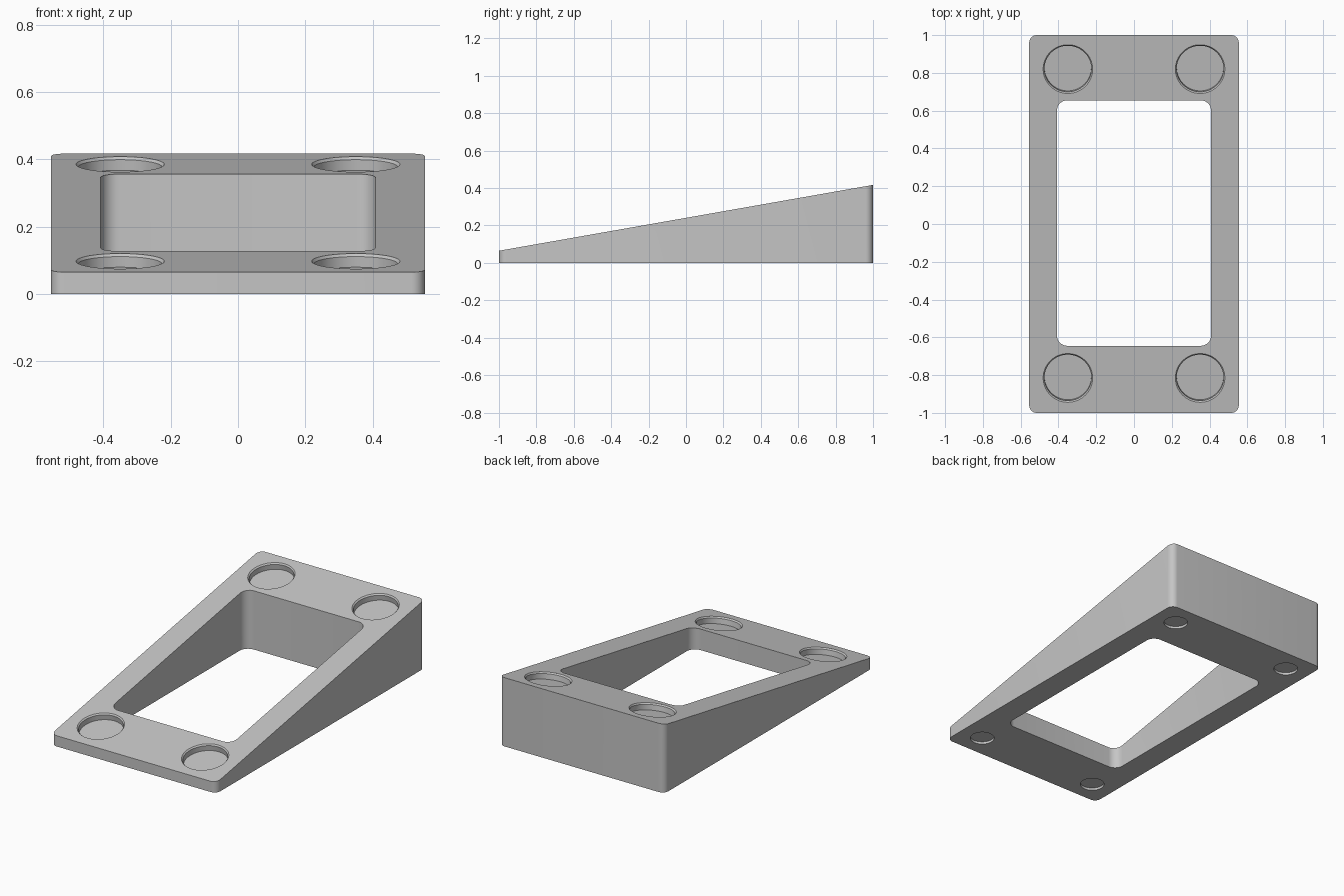
import bpy
import bmesh
from math import sin, cos, pi, radians
from mathutils import Matrix, Vector

if "Cube" in bpy.data.objects:
    bpy.data.objects.remove(bpy.data.objects["Cube"], do_unlink=True)

SLOPE = radians(10)
FRONT_Z, BACK_Z = 0.065, 0.417


def top_z(y):
    return FRONT_Z + (BACK_Z - FRONT_Z) * (y + 1) / 2


def new_object(name, bm):
    bmesh.ops.recalc_face_normals(bm, faces=bm.faces)
    mesh = bpy.data.meshes.new(name)
    bm.to_mesh(mesh)
    bm.free()
    obj = bpy.data.objects.new(name, mesh)
    bpy.context.collection.objects.link(obj)
    return obj


def rounded_rect(x0, x1, y0, y1, r, steps=8):
    corners = [(x1 - r, y1 - r), (x0 + r, y1 - r), (x0 + r, y0 + r), (x1 - r, y0 + r)]
    points = []
    for i, (cx, cy) in enumerate(corners):
        for k in range(steps + 1):
            a = (i + k / steps) * pi / 2
            points.append((cx + r * cos(a), cy + r * sin(a)))
    return points


def loft(name, rings):
    """Solid through matching rings of points, capped at both ends."""
    bm = bmesh.new()
    loops = [[bm.verts.new(p) for p in ring] for ring in rings]
    n = len(loops[0])
    for a, b in zip(loops, loops[1:]):
        for i in range(n):
            j = (i + 1) % n
            bm.faces.new((a[i], a[j], b[j], b[i]))
    bm.faces.new(loops[0][::-1])
    bm.faces.new(loops[-1])
    return new_object(name, bm)


def round_cutter(name, profile, matrix, segments=64):
    rings = [[matrix @ Vector((r * cos(2 * pi * i / segments),
                               r * sin(2 * pi * i / segments), z))
              for i in range(segments)] for r, z in profile]
    return loft(name, rings)


# Wedge body with rounded vertical corners
outline = rounded_rect(-0.555, 0.555, -1, 1, 0.04)
body = loft("wedge_frame", [[(x, y, 0) for x, y in outline],
                            [(x, y, top_z(y)) for x, y in outline]])

# Central through opening
opening = rounded_rect(-0.408, 0.408, -0.645, 0.655, 0.055)
cutters = [loft("opening_cutter", [[(x, y, z) for x, y in opening] for z in (-0.2, 0.7)])]

# Chamfered pad recesses square to the slope, and small recesses underneath
pad_profile = [(0.124, -0.04), (0.124, -0.008), (0.131, 0), (0.131, 0.03)]
foot_profile = [(0.068, -0.05), (0.068, 0.015)]
for x in (-1, 1):
    for y in (-0.815, 0.82):
        tilt = Matrix.Translation((0.35 * x, y, top_z(y))) @ Matrix.Rotation(SLOPE, 4, "X")
        cutters.append(round_cutter("pad_recess_cutter", pad_profile, tilt))
    for y in (-0.86, 0.86):
        place = Matrix.Translation((0.41 * x, y, 0))
        cutters.append(round_cutter("foot_recess_cutter", foot_profile, place))

for cutter in cutters:
    cutter.hide_render = True
    mod = body.modifiers.new(cutter.name, "BOOLEAN")
    mod.operation = "DIFFERENCE"
    mod.solver = "EXACT"
    mod.object = cutter

# Bake the cuts and drop the cutters
depsgraph = bpy.context.evaluated_depsgraph_get()
cut_mesh = bpy.data.meshes.new_from_object(body.evaluated_get(depsgraph))
body.modifiers.clear()
body.data = cut_mesh
for cutter in cutters:
    bpy.data.objects.remove(cutter, do_unlink=True)

# Single grey material
grey = bpy.data.materials.new("light_grey")
grey.use_nodes = True
color = (0.56, 0.56, 0.56, 1)
grey.diffuse_color = color
grey.node_tree.nodes["Principled BSDF"].inputs["Base Color"].default_value = color
body.data.materials.clear()
body.data.materials.append(grey)

bpy.ops.object.select_all(action="DESELECT")
body.select_set(True)
bpy.context.view_layer.objects.active = body
bpy.ops.object.shade_smooth_by_angle(angle=radians(30))
